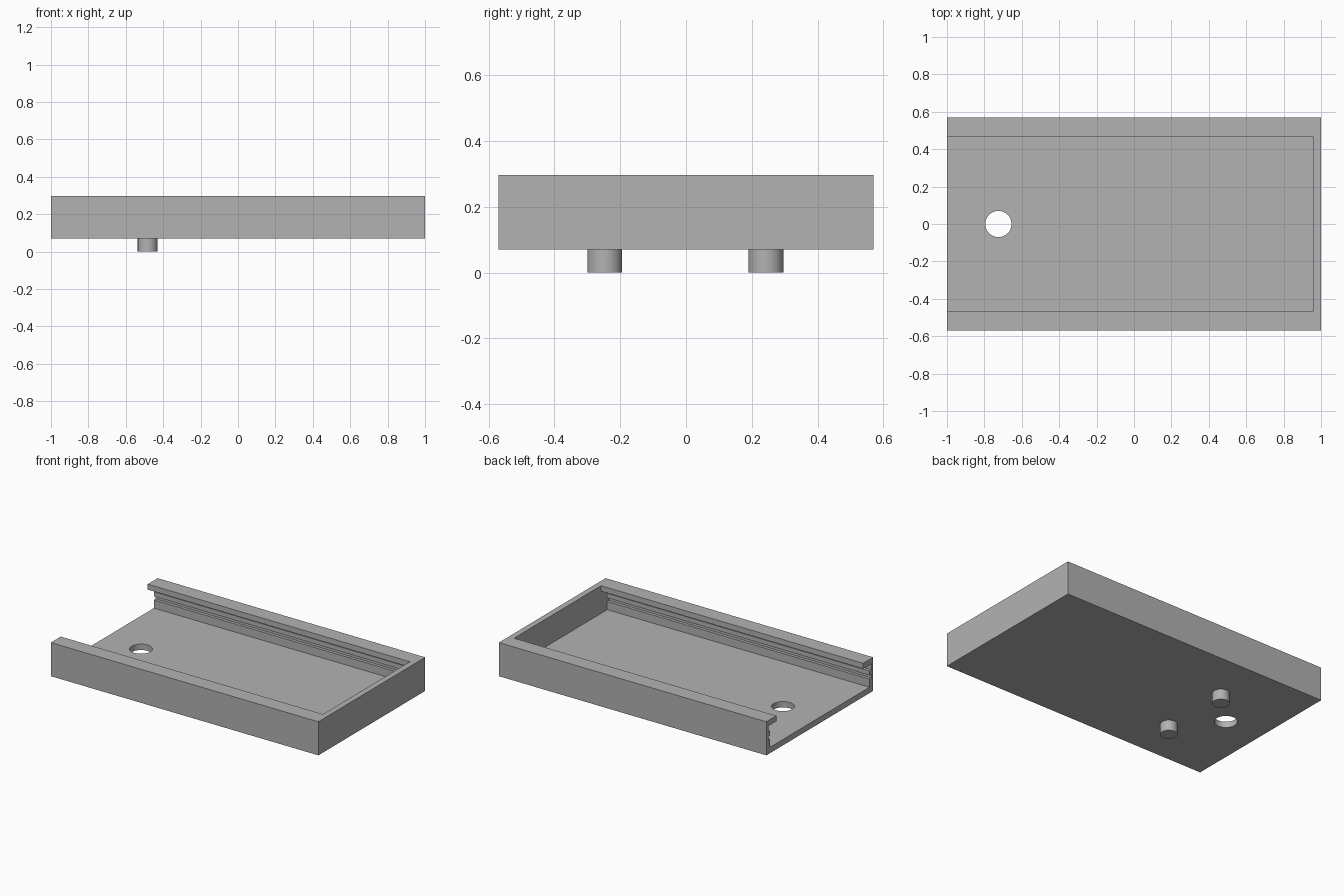
import bpy
import bmesh

if "Cube" in bpy.data.objects:
    bpy.data.objects.remove(bpy.data.objects["Cube"], do_unlink=True)

BASE, TOP, FLOOR = 0.07, 0.297, 0.11
HALF_WIDTH = 0.57

grey = bpy.data.materials.new("plain grey")
grey.use_nodes = True
colour = (0.448, 0.448, 0.448, 1)
grey.diffuse_color = colour
grey.node_tree.nodes["Principled BSDF"].inputs["Base Color"].default_value = colour


def extrude_profile(name, profile, x0, x1):
    """Solid made by sweeping a (y, z) outline along x."""
    bm = bmesh.new()
    face = bm.faces.new([bm.verts.new((x0, y, z)) for y, z in profile])
    swept = bmesh.ops.extrude_face_region(bm, geom=[face])["geom"]
    moved = [v for v in swept if isinstance(v, bmesh.types.BMVert)]
    bmesh.ops.translate(bm, verts=moved, vec=(x1 - x0, 0, 0))
    bmesh.ops.recalc_face_normals(bm, faces=bm.faces)
    mesh = bpy.data.meshes.new(name)
    bm.to_mesh(mesh)
    bm.free()
    mesh.materials.append(grey)
    obj = bpy.data.objects.new(name, mesh)
    bpy.context.collection.objects.link(obj)
    return obj


def cylinder(name, radius, x, y, z0, z1):
    bpy.ops.mesh.primitive_cylinder_add(
        vertices=48, radius=radius, depth=z1 - z0, location=(x, y, (z0 + z1) / 2))
    obj = bpy.context.object
    obj.name = name
    obj.data.materials.append(grey)
    return obj


def cut(target, cutter):
    cutter.hide_render = True
    bpy.ops.object.select_all(action='DESELECT')
    bpy.context.view_layer.objects.active = target
    target.select_set(True)
    mod = target.modifiers.new("cut", 'BOOLEAN')
    mod.operation = 'DIFFERENCE'
    mod.solver = 'EXACT'
    mod.object = cutter
    bpy.ops.object.modifier_apply(modifier=mod.name)
    bpy.data.objects.remove(cutter, do_unlink=True)


def smooth(obj):
    bpy.ops.object.select_all(action='DESELECT')
    bpy.context.view_layer.objects.active = obj
    obj.select_set(True)
    bpy.ops.object.shade_smooth_by_angle()


# Tray block
block = [(-HALF_WIDTH, BASE), (HALF_WIDTH, BASE),
         (HALF_WIDTH, TOP), (-HALF_WIDTH, TOP)]
tray = extrude_profile("tray", block, -1, 1)

# Cavity: overhanging lip, groove, rib, groove and ledge on each long wall
lip, groove, rib = 0.464, 0.55, 0.53
side = [(rib, FLOOR), (rib, 0.165), (groove, 0.165), (groove, 0.19),
        (rib, 0.19), (rib, 0.22), (groove, 0.22), (groove, 0.26),
        (lip, 0.26), (lip, 0.4)]
outline = side + [(-y, z) for y, z in reversed(side)]
cut(tray, extrude_profile("cavity_cutter", outline, -1.1, 0.96))

# Round hole through the floor near the open end
cut(tray, cylinder("hole_cutter", 0.07, -0.725, 0, 0, 0.2))
smooth(tray)

# Pegs under the floor
for name, y in (("left_peg", 0.243), ("right_peg", -0.247)):
    smooth(cylinder(name, 0.053, -0.483, y, 0, BASE + 0.01))
